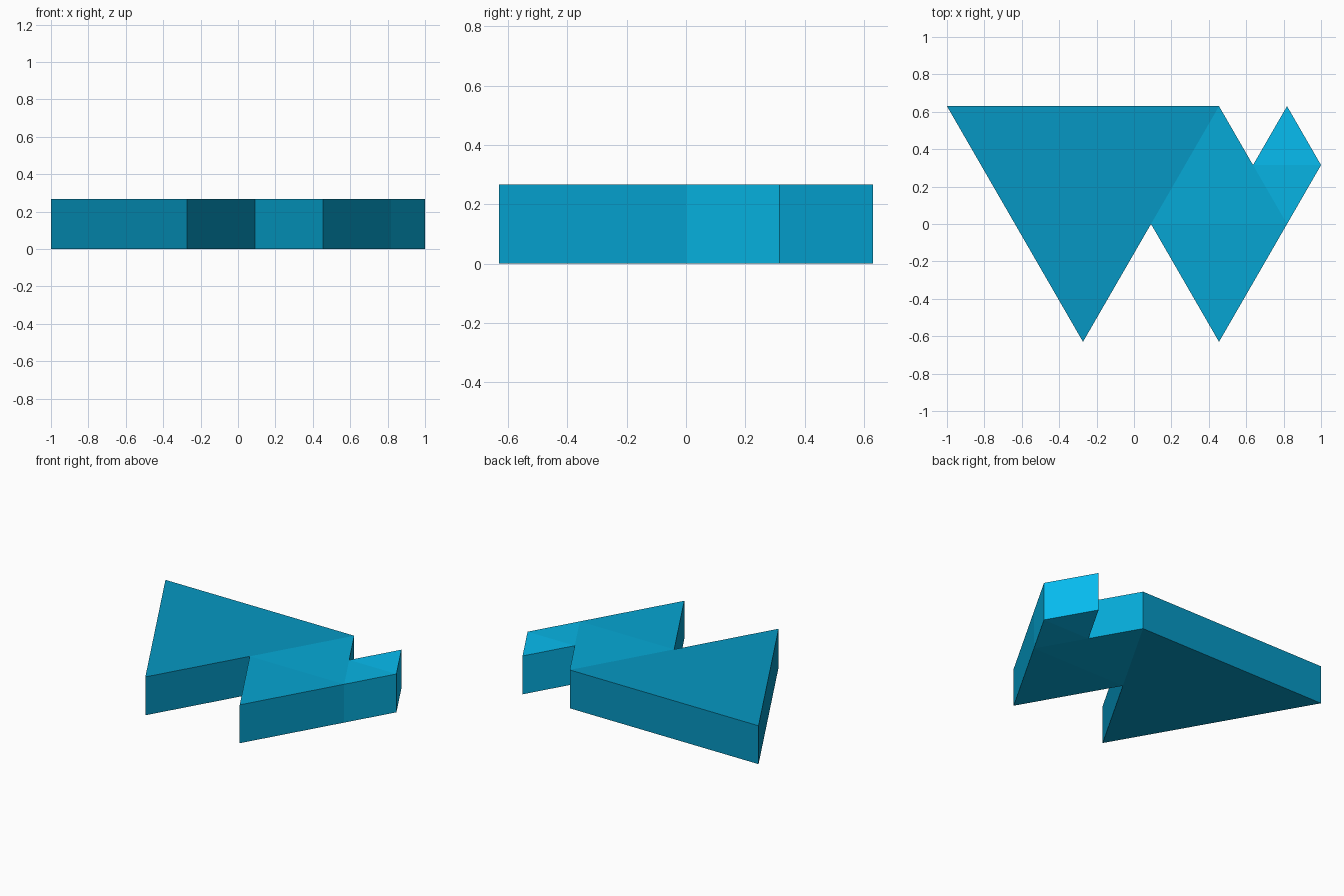
import bpy, bmesh

if "Cube" in bpy.data.objects:
    bpy.data.objects.remove(bpy.data.objects["Cube"])

HEIGHT = 0.267
A = 4 / 11          # half side of the medium triangles
TOP = 0.63          # half depth in y


def paint(name, rgb):
    mat = bpy.data.materials.new(name)
    mat.diffuse_color = [c ** 2.2 for c in rgb] + [1]
    mat.use_nodes = True
    mat.node_tree.nodes["Principled BSDF"].inputs["Base Color"].default_value = mat.diffuse_color
    return mat


def wedge(name, outline, rgb, shared=()):
    """Upright triangular block; sides listed in shared touch a neighbour and stay open."""
    bm = bmesh.new()
    low = [bm.verts.new((x, y, 0)) for x, y in outline]
    high = [bm.verts.new((x, y, HEIGHT)) for x, y in outline]
    bm.faces.new(low[::-1])
    bm.faces.new(high)
    n = len(outline)
    for i in range(n):
        if i not in shared:
            j = (i + 1) % n
            bm.faces.new((low[i], low[j], high[j], high[i]))
    mesh = bpy.data.meshes.new(name)
    bm.to_mesh(mesh)
    bm.free()
    mesh.materials.append(paint(name + "_blue", rgb))
    obj = bpy.data.objects.new(name, mesh)
    bpy.context.collection.objects.link(obj)


# Key corners of the plan, all outlines counter-clockwise
x0 = -1 + 4 * A                     # top right of the large triangle
left, right = (x0 - A, 0), (x0 + A, 0)
notch, tip = (x0 + A / 2, TOP / 2), (1, TOP / 2)

# Large triangle; its upper right side is partly hidden by the middle diamond
wedge("large_triangle", [(-1, TOP), (-1 + 2 * A, -TOP), left, (x0, TOP)],
      (0.055, 0.59, 0.76), shared=(2,))

# Middle diamond, lower and upper halves
wedge("middle_lower", [left, (x0, -TOP), right],
      (0.055, 0.64, 0.82), shared=(2,))
wedge("middle_upper", [left, right, notch, (x0, TOP)],
      (0.055, 0.66, 0.84), shared=(0, 1, 3))

# Small diamond, lower and upper halves
wedge("small_lower", [notch, right, tip],
      (0.06, 0.70, 0.89), shared=(0, 2))
wedge("small_upper", [notch, tip, (1 - A / 2, TOP)],
      (0.06, 0.73, 0.94), shared=(0,))
